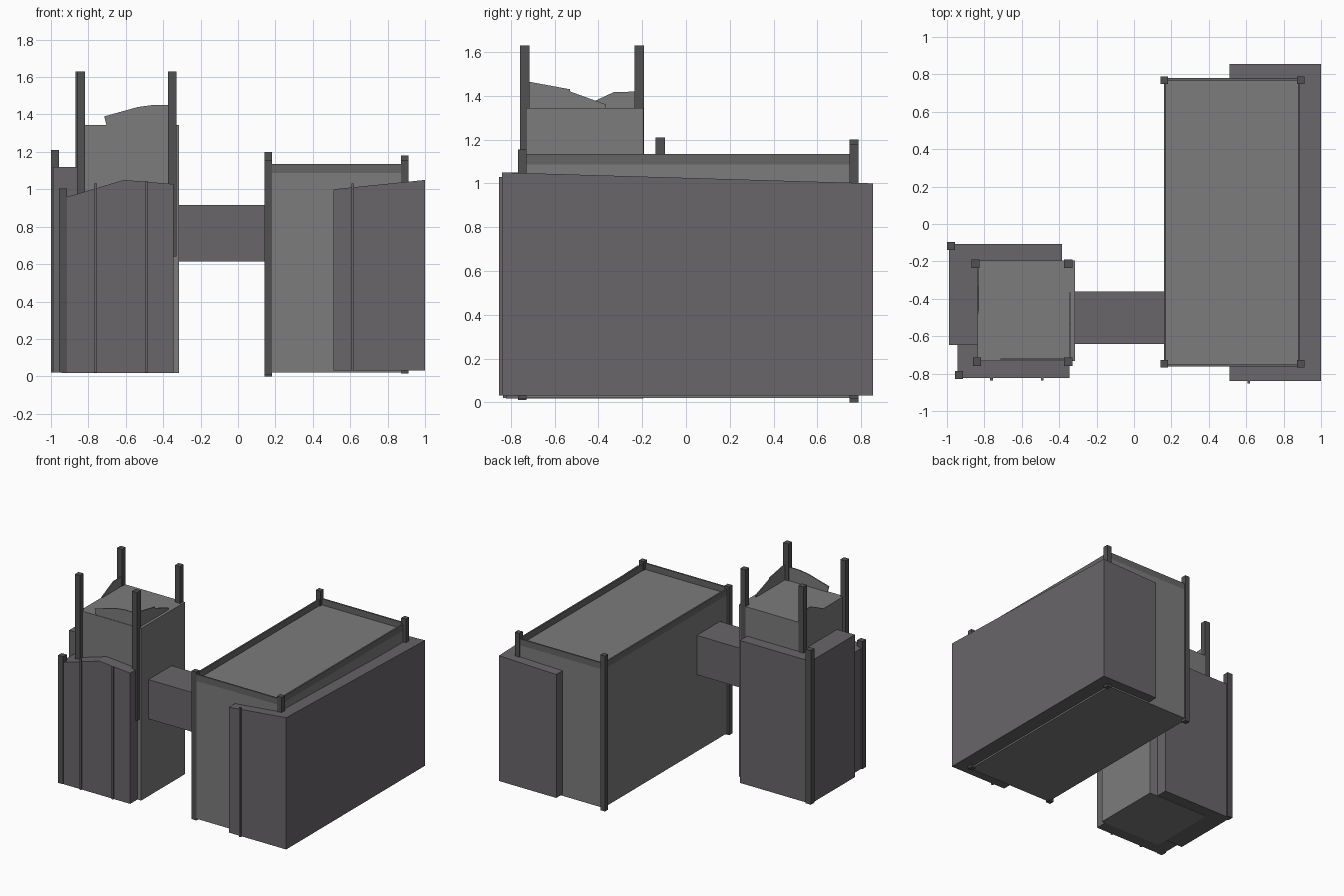
import bpy, bmesh

if "Cube" in bpy.data.objects:
    bpy.data.objects.remove(bpy.data.objects["Cube"])


def material(name, rgb):
    m = bpy.data.materials.new(name)
    m.diffuse_color = (*rgb, 1)
    m.use_nodes = True
    m.node_tree.nodes["Principled BSDF"].inputs["Base Color"].default_value = m.diffuse_color
    return m


LIGHT = material("wall_grey", (0.2, 0.2, 0.2))
MID = material("mid_grey", (0.142, 0.132, 0.142))
TRIM = material("trim_grey", (0.13, 0.13, 0.13))
DARK = material("dark_grey", (0.085, 0.083, 0.085))


def make(name, verts, faces, mat):
    me = bpy.data.meshes.new(name)
    me.from_pydata(verts, [], faces)
    bm = bmesh.new()
    bm.from_mesh(me)
    bmesh.ops.recalc_face_normals(bm, faces=bm.faces)
    bm.to_mesh(me)
    bm.free()
    me.materials.append(mat)
    ob = bpy.data.objects.new(name, me)
    bpy.context.collection.objects.link(ob)
    return ob


def box(name, x, y, z0, top, mat=LIGHT):
    """Box; top is one height or four corner heights, anticlockwise from front left."""
    tops = top if isinstance(top, tuple) else (top,) * 4
    c = [(x[0], y[0]), (x[1], y[0]), (x[1], y[1]), (x[0], y[1])]
    v = [(*p, z0) for p in c] + [(*p, t) for p, t in zip(c, tops)]
    f = [(3, 2, 1, 0), (4, 5, 6, 7)]
    f += [(i, (i + 1) % 4, (i + 1) % 4 + 4, i + 4) for i in range(4)]
    return make(name, v, f, mat)


def post(name, x, y, z0, z1, size=0.044, mat=DARK):
    h = size / 2
    return box(name, (x - h, x + h), (y - h, y + h), z0, z1, mat)


def prism(name, profile, a, b, axis, mat=LIGHT):
    """Profile of (horizontal, z) points extruded from a to b along axis."""
    n = len(profile)
    v = [((p, d, z) if axis == "y" else (d, p, z)) for d in (a, b) for p, z in profile]
    f = [tuple(range(n))[::-1], tuple(range(n, 2 * n))]
    f += [(i, (i + 1) % n, (i + 1) % n + n, i + n) for i in range(n)]
    return make(name, v, f, mat)


# Large hall with a recessed roof and a thin parapet
X, Y = (0.16, 0.888), (-0.762, 0.78)
box("hall", X, Y, 0.02, 1.087)
T = 0.012
for i in (0, 1):
    s = T if i == 0 else -T
    box(f"hall_parapet_x{i}", sorted((X[i], X[i] + s)), Y, 1.08, 1.135, TRIM)
    box(f"hall_parapet_y{i}", X, sorted((Y[i], Y[i] + s)), 1.08, 1.135, TRIM)
for i, (x, y, z0, z1) in enumerate([(0.161, -0.748, 0.01, 1.155), (0.891, -0.748, 0.015, 1.155),
                                    (0.161, 0.768, 0.0, 1.2), (0.891, 0.768, 0.015, 1.18)]):
    post(f"hall_post_{i}", x, y, z0, z1, 0.04)

# Wing wrapped around the hall's right side, top slightly sloped
box("hall_wing", (0.51, 1.0), (-0.84, 0.855), 0.032, (1.0, 1.05, 1.0, 0.985), MID)
post("wing_strip", 0.613, -0.847, 0.03, 1.03, 0.014, MID)

# Bridge between hall and tower
box("bridge", (-0.33, 0.17), (-0.642, -0.36), 0.613, 0.917, MID)

# Tower with four tall corner posts
box("tower", (-0.838, -0.315), (-0.732, -0.195), 0.017, 1.345)
for i, (x, y) in enumerate([(-0.84, -0.737), (-0.352, -0.737), (-0.352, -0.213), (-0.848, -0.213)]):
    post(f"tower_post_{i}", x, y, 0.64, 1.63)

# Broken wall shards on the tower roof
prism("shard_front", [(-0.7, 1.33), (-0.715, 1.39), (-0.535, 1.44), (-0.46, 1.45), (-0.36, 1.45),
                      (-0.35, 1.33)], -0.728, -0.72, "y")
prism("shard_right", [(-0.73, 1.33), (-0.72, 1.465), (-0.53, 1.43), (-0.53, 1.42), (-0.365, 1.36),
                      (-0.37, 1.33)], -0.345, -0.337, "x")
prism("shard_left", [(-0.49, 1.33), (-0.48, 1.345), (-0.42, 1.375), (-0.33, 1.417), (-0.21, 1.42),
                     (-0.205, 1.33)], -0.838, -0.83, "x")

# Block behind the tower
box("tower_back_block", (-0.99, -0.385), (-0.648, -0.108), 0.02, 1.12, MID)
post("back_block_post", -0.978, -0.117, 0.02, 1.21)

# Front slab of the tower with peaked top, post and thin strips
prism("tower_front_slab", [(-0.945, 0.018), (-0.945, 0.95), (-0.61, 1.05), (-0.345, 1.028),
                           (-0.345, 0.018)], -0.823, -0.64, "y", MID)
post("front_slab_post", -0.935, -0.808, 0.02, 1.005)
for i, (x, z) in enumerate([(-0.762, 1.03), (-0.49, 1.045)]):
    post(f"front_slab_strip_{i}", x, -0.83, 0.02, z, 0.014, MID)
